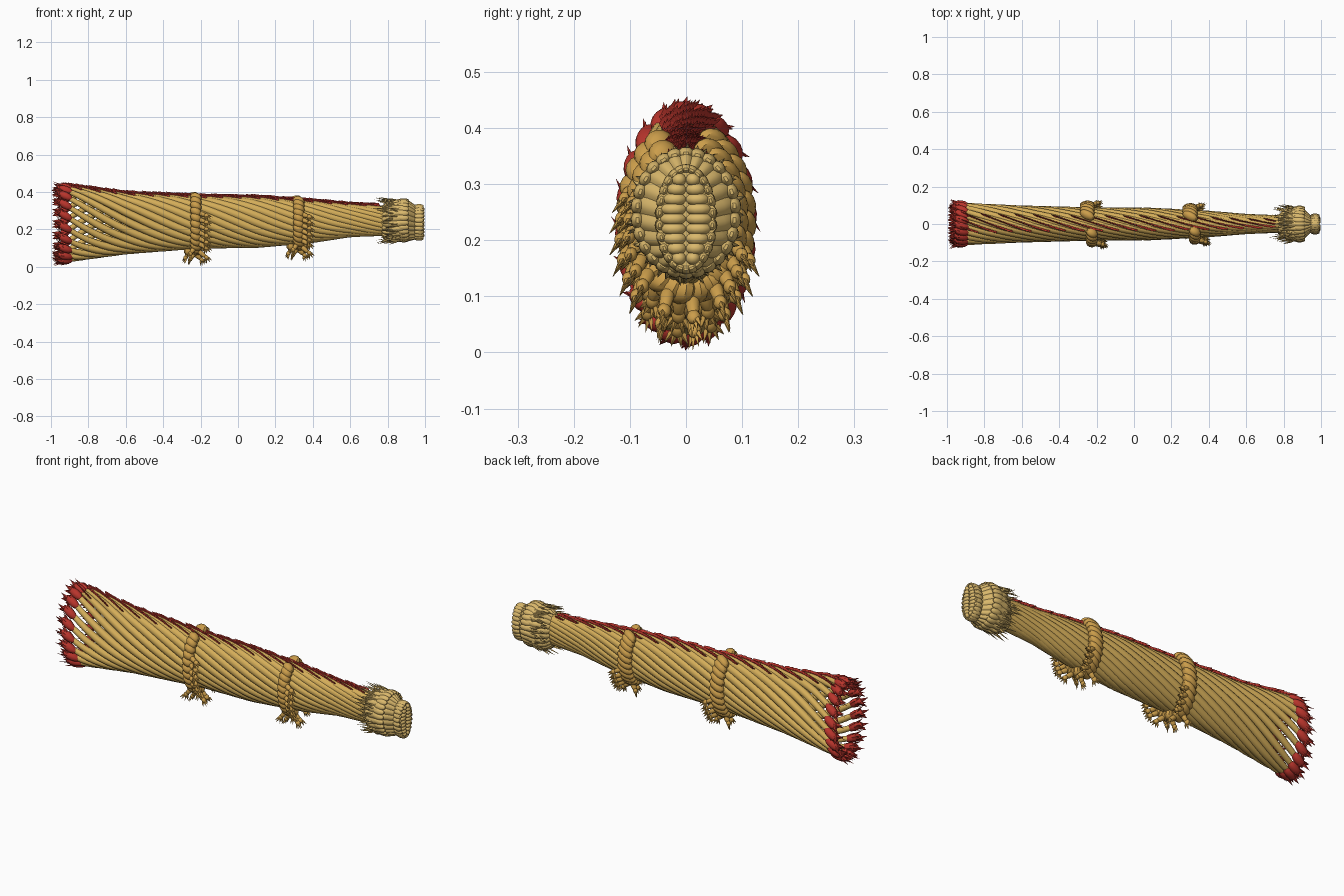
import bpy, bmesh, random
from math import sin, cos, pi, radians
from mathutils import Vector, Matrix

if "Cube" in bpy.data.objects:
    bpy.data.objects.remove(bpy.data.objects["Cube"])

random.seed(4)
N = 20          # number of twisted strands
TWIST = 3.3     # radians per unit of length

# outer envelope: x, top z, bottom z, half width in y
ENV = [(-1.0, .44, .015, .118), (-.9, .435, .025, .114), (-.6, .397, .066, .1),
       (-.2, .38, .097, .09), (.1, .375, .1, .088), (.4, .355, .127, .072),
       (.6, .337, .158, .055), (.85, .325, .168, .045)]
RAD = [(-1, .011), (-.9, .014), (-.75, .019), (-.4, .023), (.1, .024), (.85, .018)]
HEAD = [(.77, .325, .16, .045), (.795, .345, .14, .07), (.83, .357, .132, .09),
        (.88, .362, .136, .096), (.915, .352, .14, .075), (.945, .33, .147, .045),
        (.97, .333, .142, .054), (.985, .328, .148, .053)]


def interp(tab, x):
    x = min(max(x, tab[0][0]), tab[-1][0])
    for a, b in zip(tab, tab[1:]):
        if x <= b[0]:
            f = (x - a[0]) / (b[0] - a[0])
            return [p + (q - p) * f for p, q in zip(a[1:], b[1:])]


def surf(x, t, tab=ENV, off=0.0):
    """Point and outward normal on the envelope; t = 0 top, pi/2 front."""
    top, bot, b = interp(tab, x)
    a = (top - bot) / 2
    n = Vector((0, -sin(t) / b, cos(t) / a)).normalized()
    return Vector((x, -b * sin(t), (top + bot) / 2 + a * cos(t))) + n * off, n


def frame(d, up):
    d = d.normalized()
    s = d.cross(up).normalized()
    return d, s, s.cross(d)


def blob(bm, c, radii, axes, seg=10):
    m = Matrix([axes[0] * radii[0], axes[1] * radii[1], axes[2] * radii[2]]).transposed().to_4x4()
    m.translation = c
    bmesh.ops.create_uvsphere(bm, u_segments=seg, v_segments=7, radius=1, matrix=m)


def spike(bm, base, tip, up, w, h):
    d, s, u = frame(tip - base, up)
    mid = base.lerp(tip, .3)
    ring = [bm.verts.new(mid + o) for o in (s * w, u * h, -s * w, -u * h)]
    for e in (bm.verts.new(base), bm.verts.new(tip)):
        for i in range(4):
            bm.faces.new((e, ring[i], ring[(i + 1) % 4]))


def loft(bm, rings, cap=True):
    vs = [[bm.verts.new(p) for p in r] for r in rings]
    n = len(vs[0])
    for a, b in zip(vs, vs[1:]):
        for i in range(n):
            bm.faces.new((a[i], a[(i + 1) % n], b[(i + 1) % n], b[i]))
    if cap:
        bm.faces.new(vs[0])
        bm.faces.new(vs[-1])


def material(name, col):
    m = bpy.data.materials.new(name)
    m.diffuse_color = (*col, 1)
    m.use_nodes = True
    m.node_tree.nodes["Principled BSDF"].inputs["Base Color"].default_value = m.diffuse_color
    return m


def finish(bm, name, mat, angle=40):
    bmesh.ops.recalc_face_normals(bm, faces=bm.faces)
    me = bpy.data.meshes.new(name)
    bm.to_mesh(me)
    bm.free()
    me.materials.append(mat)
    ob = bpy.data.objects.new(name, me)
    bpy.context.collection.objects.link(ob)
    bpy.ops.object.select_all(action='DESELECT')
    ob.select_set(True)
    bpy.context.view_layer.objects.active = ob
    bpy.ops.object.shade_smooth_by_angle(angle=radians(angle))


gold = material("gold", (.66, .42, .1))
pale = material("pale_gold", (.7, .48, .15))
ochre = material("ochre", (.6, .34, .07))
red = material("red", (.48, .035, .025))


def strand(i, x):
    t = 2 * pi * i / N + TWIST * x
    r = interp(RAD, x)[0]
    p, n = surf(x, t, off=-r)
    return p, n, r, t


def tangent(i, x):
    return (strand(i, x + .01)[0] - strand(i, x - .01)[0]).normalized()


# twisted body strands
bm = bmesh.new()
for i in range(N):
    rings = []
    for k in range(51):
        x = -.94 + 1.78 * k / 50
        p, n, r, t = strand(i, x)
        d, s, u = frame(tangent(i, x), n)
        rings.append([p + (s * cos(q) + u * sin(q)) * r
                      for q in (2 * pi * j / 10 for j in range(10))])
    loft(bm, rings)
finish(bm, "body_strands", gold, 60)

# red fins along the top ridge
bm = bmesh.new()
for i in range(N):
    for k in range(118):
        x = -.9 + k * .0142
        p, n, r, t = strand(i, x)
        t = (t + pi) % (2 * pi) - pi
        if abs(t) < .42:
            d = tangent(i, x)
            base = p + n * (r - .005)
            tip = base - d * .042 + n * (.014 + random.random() * .006)
            spike(bm, base, tip, n, .004, .011)
finish(bm, "back_fins", red, 20)

# red tail tufts
bm = bmesh.new()
for i in range(N):
    x = -.925
    p, n, r, t = strand(i, x)
    d, s, u = frame(tangent(i, x), n)
    blob(bm, p + n * .004, (.046, .022, .021), (d, s, u))
    for k in range(9):
        q = 2 * pi * k / 9
        o = s * cos(q) + u * sin(q)
        c = p + d * (.03 - .02 * (k % 3))
        tip = c + o * .027 - d * .06
        tip.x = max(tip.x, -.998)
        tip.z = max(tip.z, .003)
        spike(bm, c + o * .01, tip, o, .01, .004)
    spike(bm, p - d * .02, Vector((-.995, p.y, p.z)), n, .014, .006)
finish(bm, "tail_tufts", red, 30)

# leg rings with feet and claws
X = Vector((1, 0, 0))
for name, x0 in (("hind_legs", -.225), ("fore_legs", .325)):
    bm = bmesh.new()
    for k in range(24):
        deg = 28 + k * 304 / 23
        t = radians(deg)
        back = deg > 180
        x = x0 - (.025 if back else 0)
        p, n = surf(x, t, off=.008)
        tan = X.cross(n)
        d, s, u = frame(X * .8 + tan * .5, n)
        blob(bm, p, (.046 if back else .034, .024, .027), (d, s, u))
        if 60 < deg < 262:
            low = 135 < deg < 225
            dx = -.03 if low and k % 2 else .055
            foot = p + n * .018 + Vector((dx, 0, -.03 if low else -.025))
            d, s, u = frame(foot - p, n)
            blob(bm, (p + foot) / 2, ((foot - p).length * .6, .013, .013), (d, s, u), 8)
            blob(bm, foot, (.016, .013, .011), (d, s, u), 8)
            fwd = Vector((.4 if dx > 0 else -.4, 0, -.6)) + n * .45
            d, s, u = frame(fwd, n + X * .3)
            for a in (-1, -.35, .35, 1):
                e = foot + (d + s * a * .8).normalized() * .036
                spike(bm, foot + s * a * .006, e, u, .006, .005)
    finish(bm, name, ochre, 40)

# lobed head with narrow muzzle
bm = bmesh.new()
rings = []
for k in range(28):
    x = .77 + .215 * k / 27
    ring = []
    for j in range(132):
        t = 2 * pi * j / 132
        ring.append(surf(x, t, HEAD, .006 * abs(cos(t * 11)) - .004)[0])
    rings.append(ring)
loft(bm, rings)
finish(bm, "head", pale, 40)

# stacked lumps on the face, cheeks and brows
bm = bmesh.new()
AX = (X, Vector((0, 1, 0)), Vector((0, 0, 1)))
for k in range(9):
    z = .168 + k * .0175
    w = .03 * sin(pi * (k + 1.6) / 11.2) + .008
    for sgn in (-1, 1):
        blob(bm, Vector((.981, sgn * w * .6, z)), (.018, w * .65, .0125), AX)
for k in range(26):
    t = 2 * pi * k / 26
    p, n = surf(.885, t, HEAD, -.006)
    blob(bm, p, (.032, .016, .012), (X, X.cross(n), n))
    p, n = surf(.968, t, HEAD, -.006)
    blob(bm, p, (.025, .013, .009), (X, X.cross(n), n))
finish(bm, "face_lumps", pale, 50)

# mane and whiskers swept back from the head
bm = bmesh.new()
for k in range(84):
    t = 2 * pi * k / 84
    x = random.choice((.81, .835, .86))
    p, n = surf(x, t, HEAD, -.003)
    tan = X.cross(n)
    tip = p - X * random.uniform(.045, .075) + n * random.uniform(.006, .02)
    if cos(t) > .6:
        tip.x -= .025
    spike(bm, p, tip + tan * random.uniform(-.01, .01), n, .005, .004)
finish(bm, "mane", pale, 25)
